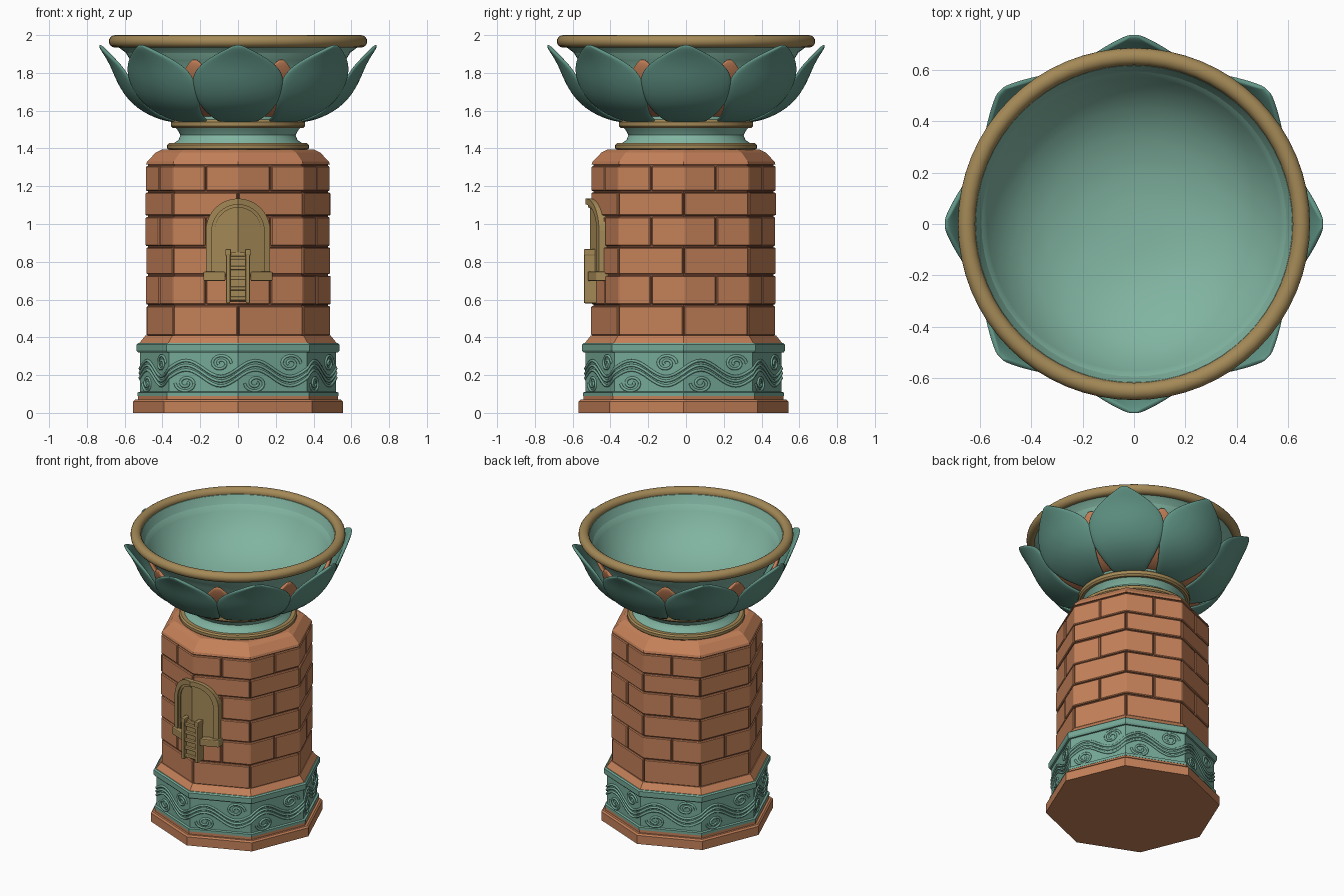
import bpy, bmesh, math, random
from mathutils import Vector

random.seed(4)
if "Cube" in bpy.data.objects:
    bpy.data.objects.remove(bpy.data.objects["Cube"])

CY = -0.013          # the octagonal tower sits slightly forward
R = 0.49             # tower corner radius


def material(name, rgb):
    m = bpy.data.materials.new(name)
    m.use_nodes = True
    m.diffuse_color = (*rgb, 1)
    node = next(n for n in m.node_tree.nodes if n.type == 'BSDF_PRINCIPLED')
    node.inputs["Base Color"].default_value = (*rgb, 1)
    node.inputs["Roughness"].default_value = 0.8
    return m


CLAY = material("terracotta", (0.56, 0.22, 0.10))
MORTAR = material("dark mortar", (0.2, 0.07, 0.035))
TEAL = material("pale teal", (0.22, 0.46, 0.36))
BAND = material("band teal", (0.18, 0.40, 0.31))
PETAL = material("petal teal", (0.115, 0.29, 0.23))
GOLD = material("old gold", (0.37, 0.25, 0.095))


def finish(name, bm, mat, smooth=False):
    bmesh.ops.remove_doubles(bm, verts=bm.verts, dist=0.0001)
    bmesh.ops.recalc_face_normals(bm, faces=bm.faces)
    me = bpy.data.meshes.new(name)
    bm.to_mesh(me)
    bm.free()
    me.materials.append(mat)
    ob = bpy.data.objects.new(name, me)
    bpy.context.collection.objects.link(ob)
    if smooth:
        bpy.ops.object.select_all(action='DESELECT')
        ob.select_set(True)
        bpy.context.view_layer.objects.active = ob
        bpy.ops.object.shade_smooth_by_angle(angle=math.radians(40))
    return ob


def lathe(name, profile, mat, segs=64, cy=0.0, closed=False):
    """Turn a (radius, z) profile round the upright axis."""
    bm = bmesh.new()
    rings = [[bm.verts.new((r * math.cos(math.tau * i / segs),
                            cy + r * math.sin(math.tau * i / segs), z))
              for i in range(segs)] for r, z in profile]
    pairs = list(zip(rings, rings[1:]))
    if closed:
        pairs.append((rings[-1], rings[0]))
    for a, b in pairs:
        for i in range(segs):
            j = (i + 1) % segs
            bm.faces.new((a[i], a[j], b[j], b[i]))
    return finish(name, bm, mat, segs > 8)


def octagon(t, r):
    """Point at t corners along the octagon's edge."""
    k = math.floor(t)
    a, b = (Vector((r * math.cos(n * math.pi / 4), r * math.sin(n * math.pi / 4)))
            for n in (k, k + 1))
    return a.lerp(b, t - k) + Vector((0, CY))


# Octagonal base, carved band and ledges
lathe("base_plinth", [(0, 0), (0.555, 0), (0.555, 0.06), (0.545, 0.07), (0, 0.07)], CLAY, 8, CY)
lathe("plinth_step", [(0, 0.07), (0.53, 0.07), (0.53, 0.095), (0, 0.095)], CLAY, 8, CY)
lathe("carved_band", [(0, 0.09), (0.532, 0.09), (0.532, 0.108), (0.518, 0.112), (0.518, 0.32),
                      (0, 0.32)], BAND, 8, CY)
lathe("band_ledge", [(0, 0.32), (0.53, 0.32), (0.537, 0.33), (0.537, 0.362), (0.528, 0.37),
                     (0, 0.37)], BAND, 8, CY)
lathe("tower_foot", [(0, 0.37), (0.522, 0.37), (R, 0.41), (0, 0.41)], CLAY, 8, CY)


# Raised wave and scroll carving
def carving(name, strokes):
    cu = bpy.data.curves.new(name, 'CURVE')
    cu.dimensions = '3D'
    cu.bevel_depth = 0.008
    cu.bevel_resolution = 1
    for pts, cyclic in strokes:
        sp = cu.splines.new('POLY')
        sp.points.add(len(pts) - 1)
        sp.use_cyclic_u = cyclic
        for p, (t, z) in zip(sp.points, pts):
            p.co = (*octagon(t, 0.519), z, 1)
    cu.materials.append(BAND)
    ob = bpy.data.objects.new(name, cu)
    bpy.context.collection.objects.link(ob)
    bpy.ops.object.select_all(action='DESELECT')
    ob.select_set(True)
    bpy.context.view_layer.objects.active = ob
    bpy.ops.object.convert(target='MESH')


def scroll(t, z, sign):
    pts = []
    for i in range(25):
        a, rad = i * 0.42, 0.047 - i * 0.0016
        pts.append((t + sign * rad * math.cos(a) / 0.3, z + sign * rad * math.sin(a)))
    return pts, False


waves = [([(i / 16, z + 0.042 * math.sin(math.tau * i / 16)) for i in range(128)], True)
         for z in (0.185, 0.21, 0.235)]
scrolls = [scroll(k + 0.75, 0.262, 1) for k in range(8)]
scrolls += [scroll(k + 0.25, 0.157, -1) for k in range(8)]
carving("wave_carving", waves + scrolls)

# Brick courses laid round a dark core
lathe("mortar_core", [(0, 0.4), (R - 0.014, 0.4), (R - 0.014, 1.32), (0, 1.32)], MORTAR, 8, CY)
bm = bmesh.new()
courses = [0.405, 0.57, 0.73, 0.88, 1.04, 1.17, 1.31]
for row, (z0, z1) in enumerate(zip(courses, courses[1:])):
    for k in range(8):
        start = k + 0.5 * (row % 2)
        ts = [start + 0.012, start + 0.5, start + 0.988]
        r = R + random.uniform(-0.004, 0.003)
        plan = [octagon(t, r) for t in ts] + [octagon(t, R - 0.04) for t in reversed(ts)]
        low = [bm.verts.new((*p, z0 + 0.004)) for p in plan]
        top = [bm.verts.new((*p, z1 - 0.004)) for p in plan]
        bm.faces.new(low[::-1])
        bm.faces.new(top)
        for i in range(6):
            j = (i + 1) % 6
            bm.faces.new((low[i], low[j], top[j], top[i]))
bricks = finish("brick_courses", bm, CLAY)
bev = bricks.modifiers.new("soft_edges", 'BEVEL')
bev.width = 0.005
bev.segments = 1
lathe("tower_shoulder", [(0, 1.305), (R - 0.003, 1.314), (R - 0.008, 1.33), (0.435, 1.378),
                         (0.4, 1.395), (0, 1.395)], CLAY, 8, CY)

# Round neck between two gold rings
lathe("neck", [(0.36, 1.39), (0.345, 1.425), (0.315, 1.445), (0.305, 1.47), (0.318, 1.495),
               (0.34, 1.52), (0.34, 1.57)], TEAL)
for name, rad, z, h in (("lower_neck_ring", 0.375, 1.41, 0.018), ("upper_neck_ring", 0.355, 1.53, 0.022)):
    lathe(name, [(0.3, z - h), (rad - 0.01, z - h), (rad, z - h / 2), (rad, z + h / 2),
                 (rad - 0.01, z + h), (0.3, z + h)], GOLD, closed=True)

# Bowl with a rounded gold rim
lathe("bowl", [(0, 1.545), (0.3, 1.55), (0.41, 1.61), (0.5, 1.72), (0.555, 1.83), (0.585, 1.9),
               (0.645, 1.945), (0.635, 1.97), (0.615, 1.96), (0.59, 1.9), (0.53, 1.8), (0.45, 1.72),
               (0.34, 1.655), (0.2, 1.615), (0.1, 1.605), (0, 1.602)], TEAL)
lathe("bowl_rim", [(0.65 + 0.034 * math.cos(a * math.tau / 16), 1.967 + 0.033 * math.sin(a * math.tau / 16))
                   for a in range(16)], GOLD, closed=True)


# Lotus petals: rows of (radius, z, half width)
def petals(name, rows, mat, turn):
    for n in range(8):
        bm = bmesh.new()
        ang = (n + turn) * math.pi / 4
        ca, sa = math.cos(ang), math.sin(ang)
        grid = []
        for r, z, w in rows:
            line = []
            for u in (-1, -0.67, -0.33, 0, 0.33, 0.67, 1):
                x = w * u
                y = -math.sqrt(r * r - x * x) + 0.3 * x * x
                line.append(bm.verts.new((x * ca - y * sa, x * sa + y * ca, z)))
            grid.append(line)
        for a, b in zip(grid, grid[1:]):
            for i in range(6):
                bm.faces.new((a[i], a[i + 1], b[i + 1], b[i]))
        ob = finish(f"{name}_{n + 1}", bm, mat, True)
        sol = ob.modifiers.new("thickness", 'SOLIDIFY')
        sol.thickness = 0.022
        sol.offset = -1
        sub = ob.modifiers.new("rounding", 'SUBSURF')
        sub.levels = sub.render_levels = 2


petals("outer_petal", [(0.32, 1.553, 0.09), (0.44, 1.58, 0.145), (0.555, 1.65, 0.215), (0.62, 1.75, 0.247),
                       (0.65, 1.83, 0.225), (0.685, 1.9, 0.125), (0.725, 1.955, 0.01)], PETAL, 0)
petals("inner_petal", [(0.32, 1.56, 0.08), (0.42, 1.585, 0.1), (0.525, 1.66, 0.11), (0.575, 1.75, 0.1),
                       (0.6, 1.81, 0.075), (0.615, 1.87, 0.012)], CLAY, 0.5)


# Arched door folded round the front corner
def fold(x, z, out):
    return (x, CY - R - out + abs(x) * 0.414, z)


def arch(rad, bottom=0.73, centre=0.965):
    arc = [(-rad * math.cos(math.pi * i / 20), centre + rad * math.sin(math.pi * i / 20))
           for i in range(21)]
    return [(-rad, bottom)] + arc + [(rad, bottom)]


def arch_part(name, outer, inner, out, mat):
    bm = bmesh.new()
    cols = []
    for (ox, oz), (ix, iz) in zip(outer, inner):
        cols.append([bm.verts.new(fold(*p)) for p in ((ox, oz, -0.03), (ox, oz, out),
                                                      (ix, iz, out), (ix, iz, -0.03))])
    for a, b in zip(cols, cols[1:]):
        for i in range(3):
            bm.faces.new((a[i], a[i + 1], b[i + 1], b[i]))
    finish(name, bm, mat)


arch_part("door_frame", arch(0.17), arch(0.138), 0.028, GOLD)
arch_part("door_inner_frame", arch(0.138), arch(0.122), 0.015, GOLD)
panel = arch(0.124)[:-1]
arch_part("door_panel", arch(0.124), [(0, z) for x, z in arch(0.124)], 0.006, GOLD)


def box(name, x, y, z, sx, sy, sz, mat=GOLD, slope=0.0):
    """Box given by centre and size; slope skews y along x."""
    bm = bmesh.new()
    bmesh.ops.create_cube(bm, size=1)
    for v in bm.verts:
        dx = v.co.x * sx
        v.co = (x + dx, y + v.co.y * sy + slope * dx, z + v.co.z * sz)
    ob = finish(name, bm, mat)
    b = ob.modifiers.new("soft_edges", 'BEVEL')
    b.width = 0.006
    b.segments = 2


# Door sills and the small stair in front
for side, s in (("left", 1), ("right", -1)):
    box(f"{side}_sill", s * 0.125, CY - R + 0.042, 0.723, 0.115, 0.075, 0.05, slope=s * 0.414)
    box(f"{side}_stair_rail", s * 0.052, -0.502, 0.72, 0.022, 0.076, 0.28)
    box(f"{side}_rail_cap", s * 0.052, -0.5, 0.85, 0.03, 0.082, 0.035)
box("stair_back", 0, -0.495, 0.72, 0.09, 0.04, 0.26)
for i in range(5):
    box(f"stair_tread_{i + 1}", 0, -0.512, 0.605 + i * 0.054, 0.1, 0.04, 0.02)
